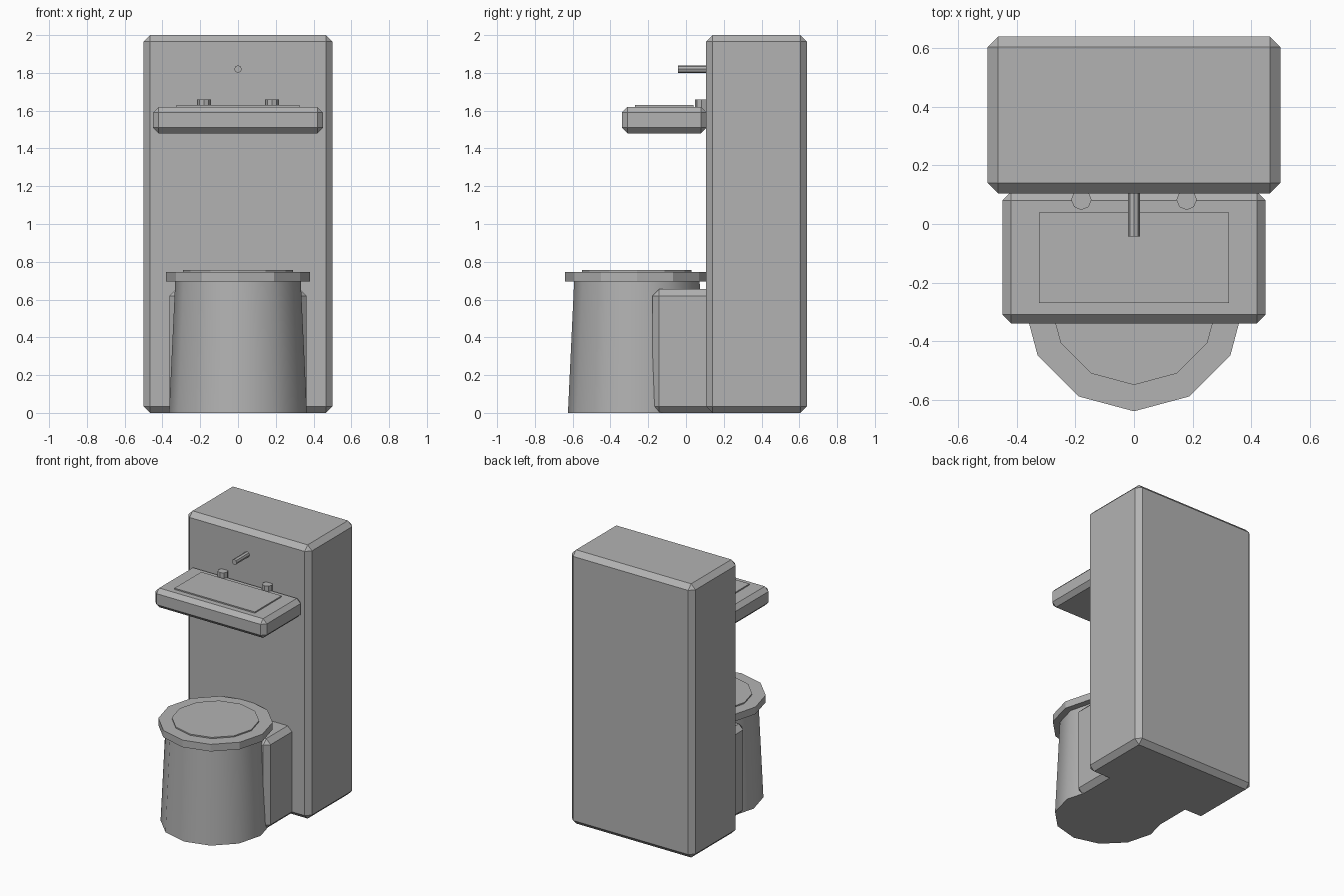
import bpy
import math

if "Cube" in bpy.data.objects:
    bpy.data.objects.remove(bpy.data.objects["Cube"])

grey = bpy.data.materials.new("plain_grey")
grey.diffuse_color = (0.45, 0.45, 0.45, 1.0)
grey.use_nodes = True
grey.node_tree.nodes["Principled BSDF"].inputs["Base Color"].default_value = grey.diffuse_color


def finish(obj, name):
    obj.name = name
    obj.data.name = name
    obj.data.materials.append(grey)
    return obj


def box(name, lo, hi, chamfer=0.0):
    """Box between two corners, optionally with a flat chamfer on all edges."""
    centre = [(a + b) / 2 for a, b in zip(lo, hi)]
    bpy.ops.mesh.primitive_cube_add(size=1, location=centre)
    obj = bpy.context.object
    obj.scale = [b - a for a, b in zip(lo, hi)]
    bpy.ops.object.transform_apply(location=False, rotation=False, scale=True)
    if chamfer:
        mod = obj.modifiers.new("chamfer", 'BEVEL')
        mod.width = chamfer
        mod.segments = 1
        mod.limit_method = 'NONE'
    return finish(obj, name)


def drum(name, sides, r_low, r_high, x, y, z0, z1):
    """Upright low-poly cylinder or tapered drum."""
    bpy.ops.mesh.primitive_cone_add(vertices=sides, radius1=r_low, radius2=r_high,
                                    depth=z1 - z0, location=(x, y, (z0 + z1) / 2))
    return finish(bpy.context.object, name)


# Tall cabinet at the back
box("cabinet", (-0.5, 0.105, 0), (0.5, 0.64, 2.0), 0.035)

# Wash basin shelf with its shallow inlay plate
box("sink", (-0.45, -0.34, 1.48), (0.45, 0.11, 1.62), 0.03)
box("basin_inlay", (-0.325, -0.27, 1.615), (0.325, 0.04, 1.629))

# Tap knobs and spout
for side, x in (("left", -0.18), ("right", 0.18)):
    drum(side + "_tap_knob", 8, 0.035, 0.035, x, 0.083, 1.60, 1.66)
bpy.ops.mesh.primitive_cylinder_add(vertices=8, radius=0.02, depth=0.19,
                                    location=(0, 0.052, 1.82),
                                    rotation=(math.pi / 2, 0, 0))
finish(bpy.context.object, "spout")

# Toilet: rear housing, tapered bowl, seat and lid
box("toilet_housing", (-0.363, -0.177, 0), (0.363, 0.25, 0.655), 0.035)
drum("toilet_bowl", 12, 0.365, 0.332, 0, -0.26, 0, 0.70)
bpy.ops.object.shade_smooth_by_angle(angle=math.radians(40))
drum("toilet_seat", 12, 0.38, 0.38, 0, -0.26, 0.695, 0.747)
drum("toilet_lid", 12, 0.29, 0.29, 0, -0.26, 0.74, 0.756)
